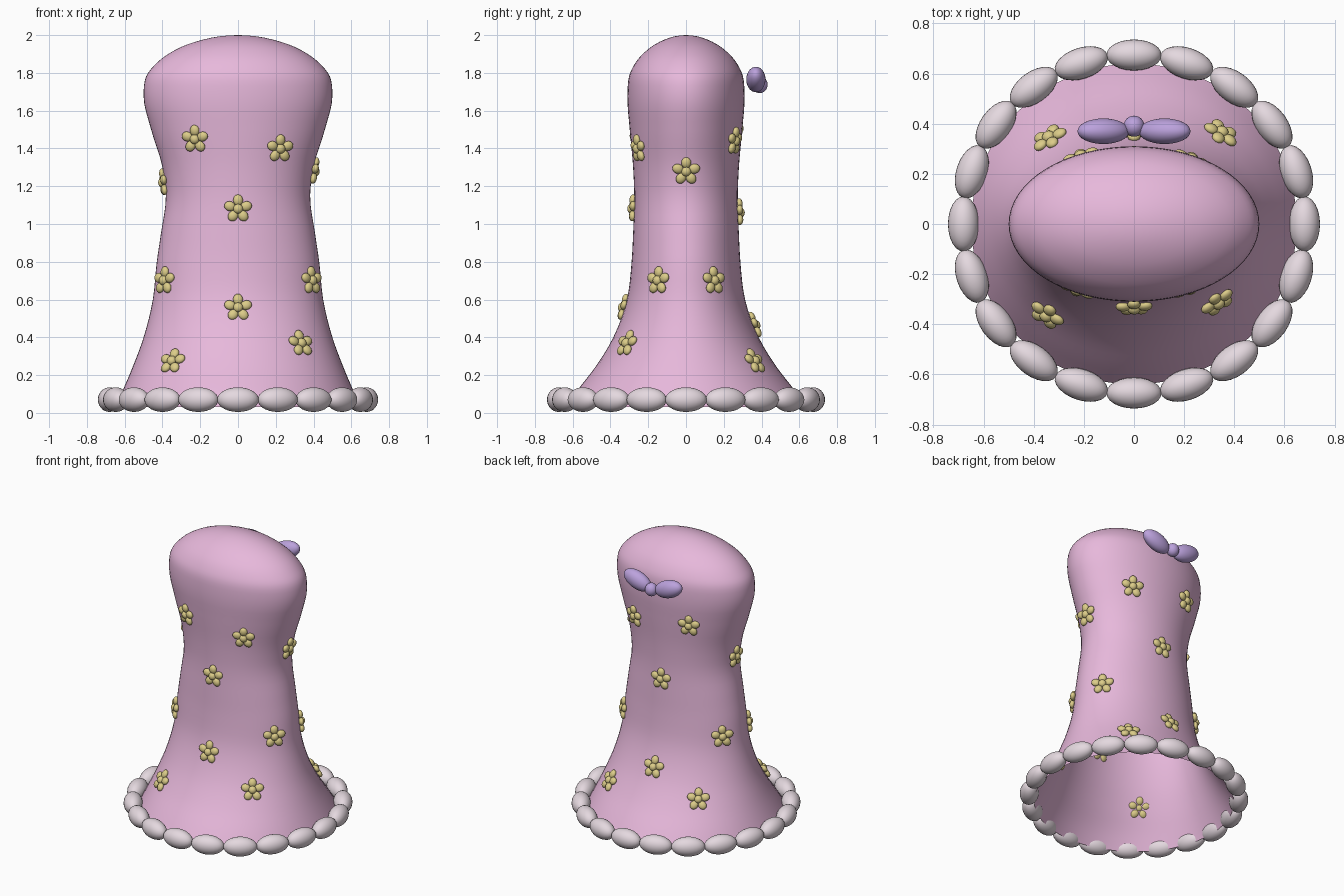
import bpy, bmesh, math
from mathutils import Vector, Matrix
from mathutils.bvhtree import BVHTree

if "Cube" in bpy.data.objects:
    bpy.data.objects.remove(bpy.data.objects["Cube"])


def material(name, rgb):
    m = bpy.data.materials.new(name)
    m.diffuse_color = (*rgb, 1)
    m.use_nodes = True
    m.node_tree.nodes["Principled BSDF"].inputs["Base Color"].default_value = m.diffuse_color
    return m


PINK = material("pink", (0.80, 0.48, 0.71))
PEARL = material("pearl", (0.78, 0.69, 0.74))
YELLOW = material("yellow", (0.72, 0.61, 0.25))
LILAC = material("lilac", (0.50, 0.36, 0.72))


def finish(name, bm, mat):
    for f in bm.faces:
        f.smooth = True
    me = bpy.data.meshes.new(name)
    bm.to_mesh(me)
    bm.free()
    me.materials.append(mat)
    ob = bpy.data.objects.new(name, me)
    bpy.context.collection.objects.link(ob)
    return ob


def ellipsoid(bm, frame, loc, radii, u=16, v=10):
    mat = frame @ Matrix.Translation(loc) @ Matrix.Diagonal((*radii, 1))
    bmesh.ops.create_uvsphere(bm, u_segments=u, v_segments=v, radius=1, matrix=mat)


# Body: elliptical sections (z, half width, half depth), open at the hem
SECTIONS = [Vector(p) for p in [
    (0.03, 0.65, 0.64), (0.12, 0.61, 0.575), (0.25, 0.555, 0.475), (0.40, 0.50, 0.385),
    (0.60, 0.451, 0.313), (0.80, 0.43, 0.288), (0.95, 0.408, 0.28), (1.15, 0.382, 0.274),
    (1.30, 0.40, 0.28), (1.50, 0.46, 0.298), (1.68, 0.50, 0.31), (1.78, 0.487, 0.302),
    (1.85, 0.433, 0.27), (1.92, 0.335, 0.207), (1.975, 0.19, 0.117), (2.0, 0.0, 0.0)]]


def spline(pts, steps):
    p = [2 * pts[0] - pts[1]] + pts
    e = pts[-2].copy()
    p.append(Vector((e.x, -e.y, -e.z)))
    out = []
    for i in range(1, len(p) - 2):
        a, b, c, d = p[i - 1:i + 3]
        # chord-scaled tangents keep uneven spacing smooth
        ab, bc, cd = (b - a).length, (c - b).length, (d - c).length
        m1 = ((b - a) / ab * bc + (c - b) / bc * ab) / (ab + bc) * bc
        m2 = ((c - b) / bc * cd + (d - c) / cd * bc) / (bc + cd) * bc
        for k in range(steps):
            t = k / steps
            out.append(b * (2*t**3 - 3*t*t + 1) + m1 * (t**3 - 2*t*t + t)
                       + c * (3*t*t - 2*t**3) + m2 * (t**3 - t*t))
    return out


N = 64
bm = bmesh.new()
rings = []
for z, rx, ry in spline(SECTIONS, 4):
    rings.append([bm.verts.new((rx * math.cos(2 * math.pi * i / N),
                                ry * math.sin(2 * math.pi * i / N), z)) for i in range(N)])
for lo, hi in zip(rings, rings[1:]):
    for i in range(N):
        j = (i + 1) % N
        bm.faces.new((lo[i], lo[j], hi[j], hi[i]))
tip = bm.verts.new((0, 0, 2))
for i in range(N):
    bm.faces.new((rings[-1][i], rings[-1][(i + 1) % N], tip))
bm.normal_update()
surface = BVHTree.FromBMesh(bm)
finish("body", bm, PINK)

# Hem: ring of 20 long beads
bm = bmesh.new()
for i in range(20):
    a = 2 * math.pi * i / 20
    frame = Matrix.Translation((0.68 * math.cos(a), 0.674 * math.sin(a), 0.07)) @ Matrix.Rotation(a, 4, 'Z')
    ellipsoid(bm, frame, (0, 0, 0), (0.062, 0.11, 0.065), 24, 14)
finish("hem_beads", bm, PEARL)


# Flowers: five petals round a centre, laid on the body surface
def flower(name, origin, direction):
    hit, normal, _, _ = surface.ray_cast(Vector(origin), Vector(direction))
    frame = Matrix.Translation(hit + normal * 0.008) @ normal.to_track_quat('Z', 'Y').to_matrix().to_4x4()
    bm = bmesh.new()
    ellipsoid(bm, frame, (0, 0, 0.006), (0.026, 0.026, 0.022))
    for i in range(5):
        a = math.pi / 2 + 2 * math.pi * i / 5
        petal = frame @ Matrix.Rotation(a, 4, 'Z')
        ellipsoid(bm, petal, (0.046, 0, 0), (0.03, 0.026, 0.018))
    finish(name, bm, YELLOW)


FRONT = [(-0.225, 1.45), (0.22, 1.40), (0, 1.08), (-0.385, 0.70), (0.385, 0.70),
         (0, 0.555), (-0.345, 0.27), (0.33, 0.365)]
BACK = [(0.225, 1.44), (-0.21, 1.49), (0, 1.06), (0.385, 0.70), (-0.385, 0.70),
        (0, 0.46), (0.345, 0.27), (-0.335, 0.31)]
for i, (x, z) in enumerate(FRONT):
    flower(f"front_flower_{i + 1}", (x, -2, z), (0, 1, 0))
for i, (x, z) in enumerate(BACK):
    flower(f"back_flower_{i + 1}", (x, 2, z), (0, -1, 0))
flower("right_flower", (2, 0, 1.28), (-1, 0, 0))
flower("left_flower", (-2, 0, 1.22), (1, 0, 0))

# Bow on the back: two lobes tilted up outward and a knot
for side, name in ((-1, "bow_lobe_left"), (1, "bow_lobe_right")):
    bm = bmesh.new()
    frame = Matrix.Translation((side * 0.122, 0.37, 1.765)) @ Matrix.Rotation(-side * math.radians(20), 4, 'Y')
    ellipsoid(bm, frame, (0, 0, 0), (0.108, 0.051, 0.06), 32, 18)
    finish(name, bm, LILAC)
bm = bmesh.new()
ellipsoid(bm, Matrix(), Vector((0, 0.39, 1.738)), (0.042, 0.042, 0.045), 24, 14)
finish("bow_knot", bm, LILAC)
